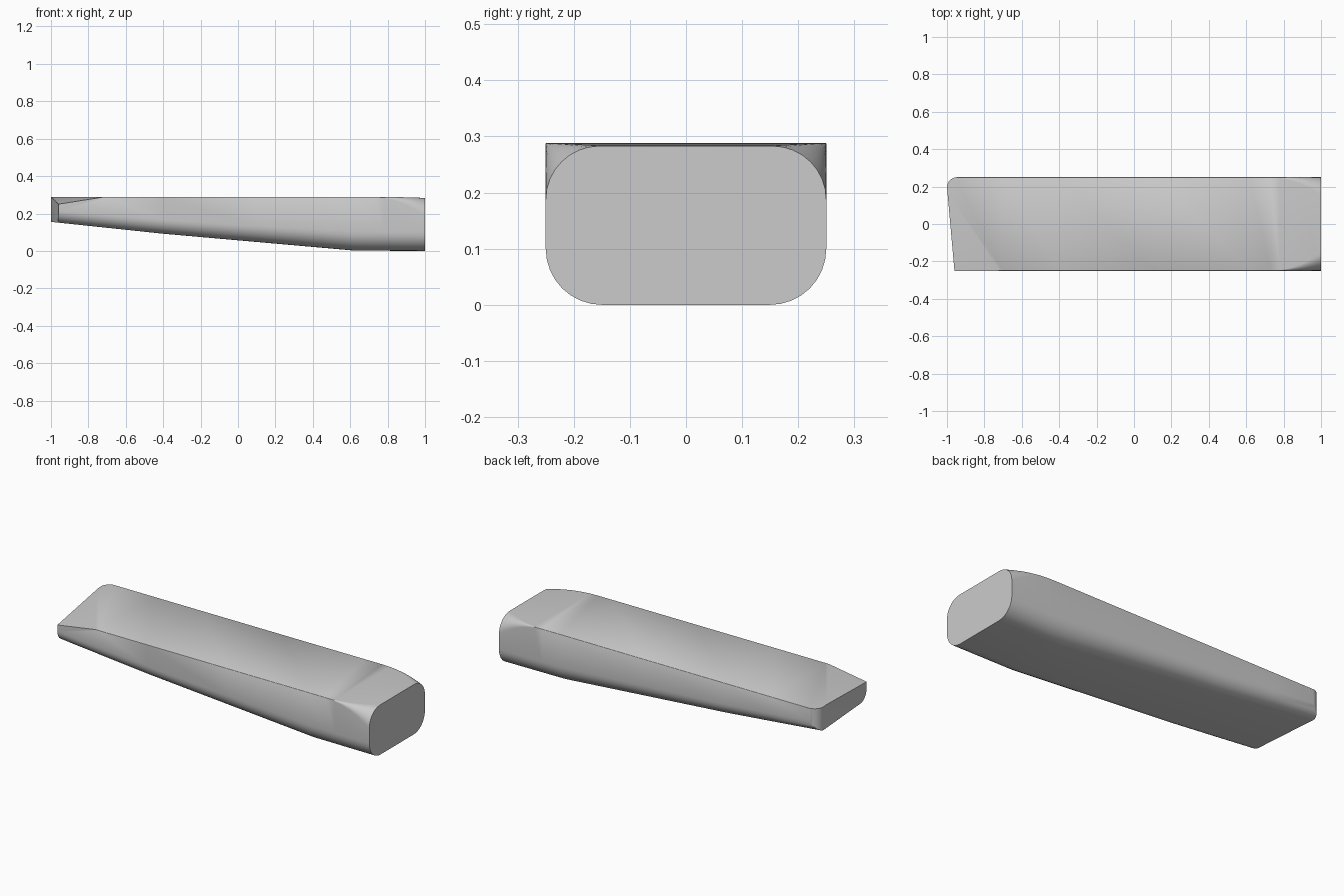
import bpy, bmesh, math
from mathutils import Vector

cube = bpy.data.objects.get("Cube")
if cube:
    bpy.data.objects.remove(cube, do_unlink=True)

grey = bpy.data.materials.new("plain grey")
grey.use_nodes = True
grey.diffuse_color = (0.6, 0.6, 0.6, 1)
grey.node_tree.nodes["Principled BSDF"].inputs["Base Color"].default_value = (0.6, 0.6, 0.6, 1)

HALF, TOP, STEPS = 0.25, 0.288, 8
UNDERSIDE = [(-1.1, 0.166), (-0.4, 0.092), (0.62, 0.002), (1.0, 0.0)]


def bottom_z(x):
    for (x0, z0), (x1, z1) in zip(UNDERSIDE, UNDERSIDE[1:]):
        if x <= x1:
            return z0 + (z1 - z0) * (x - x0) / (x1 - x0)


def section(x):
    """Rounded rectangle whose upper corners sharpen away from the butt."""
    t = max(0.0, (x - 0.73) / 0.27)
    upper = 0.001 + 0.095 * t ** 2
    lower = 0.06 + 0.04 * min(1, max(0, (x + 1) / 1.6))
    top, low = TOP - 0.005 * t ** 3, bottom_z(x)
    corners = [(1, top, upper, 0), (-1, top, upper, 90),
               (-1, low, lower, 180), (1, low, lower, 270)]
    pts = []
    for sy, z, r, start in corners:
        cy, cz = sy * (HALF - r), z - r if start < 180 else z + r
        for i in range(STEPS + 1):
            a = math.radians(start + 90 * i / STEPS)
            pts.append((x, cy + r * math.cos(a), cz + r * math.sin(a)))
    return pts


# Body: sections lofted along its length
bm = bmesh.new()
stations = [-1.1, -0.7, -0.4, 0.1, 0.62, 0.73, 0.78, 0.83, 0.88, 0.92, 0.96, 1.0]
rings = [[bm.verts.new(p) for p in section(x)] for x in stations]
n = len(rings[0])
for a, b in zip(rings, rings[1:]):
    for i in range(n):
        j = (i + 1) % n
        bm.faces.new((a[i], a[j], b[j], b[i]))
bm.faces.new(rings[0])
bm.faces.new(rings[-1])
bmesh.ops.recalc_face_normals(bm, faces=bm.faces)


def trim(point, normal):
    """Slice off everything on the normal side and close the cut."""
    cut = bmesh.ops.bisect_plane(bm, geom=bm.verts[:] + bm.edges[:] + bm.faces[:],
                                 plane_co=point, plane_no=normal, clear_outer=True)
    edges = [e for e in cut["geom_cut"] if isinstance(e, bmesh.types.BMEdge)]
    bmesh.ops.holes_fill(bm, edges=edges, sides=0)


# Slanted tip
trim((-1, 0.2, 0), Vector((-0.45, -0.04, 0)).normalized())

# Rounded back corner of the tip
radius = 0.055
for k in range(1, 9):
    a = math.radians(180 - 10 * k)
    d = Vector((math.cos(a), math.sin(a), 0))
    trim(Vector((-1 + radius, HALF - radius, 0)) + d * radius, d)

# Shallow sloping facet on the top of the tip
p, q, r = Vector((-0.72, -HALF, TOP)), Vector((-0.96, -HALF, 0.25)), Vector((-1, 0.17, TOP))
normal = (q - p).cross(r - p).normalized()
trim(p, normal if normal.z > 0 else -normal)

bmesh.ops.remove_doubles(bm, verts=bm.verts, dist=0.0004)
bmesh.ops.recalc_face_normals(bm, faces=bm.faces)
mesh = bpy.data.meshes.new("tapered_body")
bm.to_mesh(mesh)
bm.free()
mesh.materials.append(grey)
body = bpy.data.objects.new("tapered_body", mesh)
bpy.context.collection.objects.link(body)
bpy.context.view_layer.objects.active = body
body.select_set(True)
bpy.ops.object.shade_smooth_by_angle(angle=math.radians(30))
